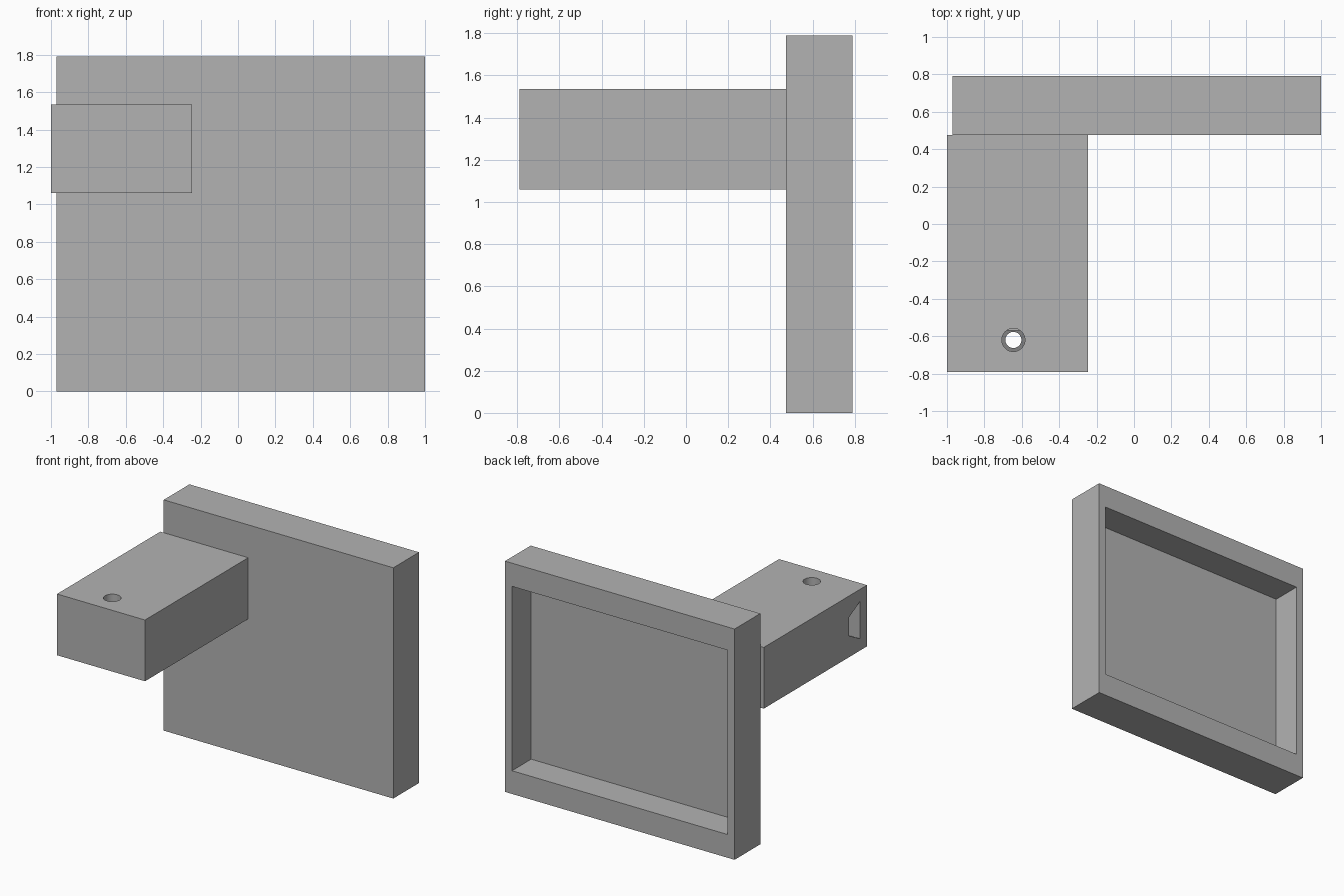
import bpy
import bmesh
from mathutils import Matrix, Vector

cube = bpy.data.objects.get("Cube")
if cube:
    bpy.data.objects.remove(cube, do_unlink=True)

grey = bpy.data.materials.new("plain grey")
grey.use_nodes = True
colour = (0.45, 0.45, 0.45, 1)
grey.diffuse_color = colour
grey.node_tree.nodes["Principled BSDF"].inputs["Base Color"].default_value = colour


def finish(name, bm):
    bmesh.ops.recalc_face_normals(bm, faces=bm.faces)
    mesh = bpy.data.meshes.new(name)
    bm.to_mesh(mesh)
    bm.free()
    obj = bpy.data.objects.new(name, mesh)
    bpy.context.collection.objects.link(obj)
    mesh.materials.append(grey)
    return obj


def box(name, low, high):
    low, high = Vector(low), Vector(high)
    bm = bmesh.new()
    place = Matrix.Translation((low + high) / 2) @ Matrix.Diagonal((*(high - low), 1))
    bmesh.ops.create_cube(bm, size=1, matrix=place)
    return finish(name, bm)


def rod(name, x, y, bottom, top, radius):
    bm = bmesh.new()
    bmesh.ops.create_cone(bm, cap_ends=True, segments=32, radius1=radius, radius2=radius,
                          depth=top - bottom,
                          matrix=Matrix.Translation((x, y, (bottom + top) / 2)))
    return finish(name, bm)


def prism_x(name, outline, x0, x1):
    bm = bmesh.new()
    face = bm.faces.new([bm.verts.new((x0, y, z)) for y, z in outline])
    grown = bmesh.ops.extrude_face_region(bm, geom=[face])["geom"]
    moved = [v for v in grown if isinstance(v, bmesh.types.BMVert)]
    bmesh.ops.translate(bm, verts=moved, vec=(x1 - x0, 0, 0))
    return finish(name, bm)


def cut(target, cutter):
    mod = target.modifiers.new("cut", "BOOLEAN")
    mod.operation = "DIFFERENCE"
    mod.solver = "EXACT"
    mod.object = cutter
    bpy.ops.object.select_all(action="DESELECT")
    target.select_set(True)
    bpy.context.view_layer.objects.active = target
    bpy.ops.object.modifier_apply(modifier=mod.name)
    bpy.data.objects.remove(cutter, do_unlink=True)


# Upright plate with a shallow rectangular recess in its back
plate = box("back_plate", (-0.97, 0.475, 0), (1, 0.79, 1.79))
cut(plate, box("recess_cutter", (-0.91, 0.555, 0.18), (0.94, 0.9, 1.61)))

# Arm reaching forward from the plate
arm = box("arm", (-1, -0.79, 1.06), (-0.245, 0.475, 1.535))

# Half-hexagon slot entering the arm from its outer side
mid, slot_front, slot_back = 1.297, -0.705, -0.57
outline = [(slot_front, mid - 0.145), (slot_back, mid - 0.072),
           (slot_back, mid + 0.072), (slot_front, mid + 0.145)]
cut(arm, prism_x("slot_cutter", outline, -1.1, -0.55))

# Vertical screw hole, wide above the slot and narrow below it
cut(arm, rod("wide_hole_cutter", -0.645, -0.62, mid, 1.6, 0.062))
cut(arm, rod("narrow_hole_cutter", -0.645, -0.62, 1, mid, 0.043))

bpy.ops.object.shade_smooth_by_angle()
